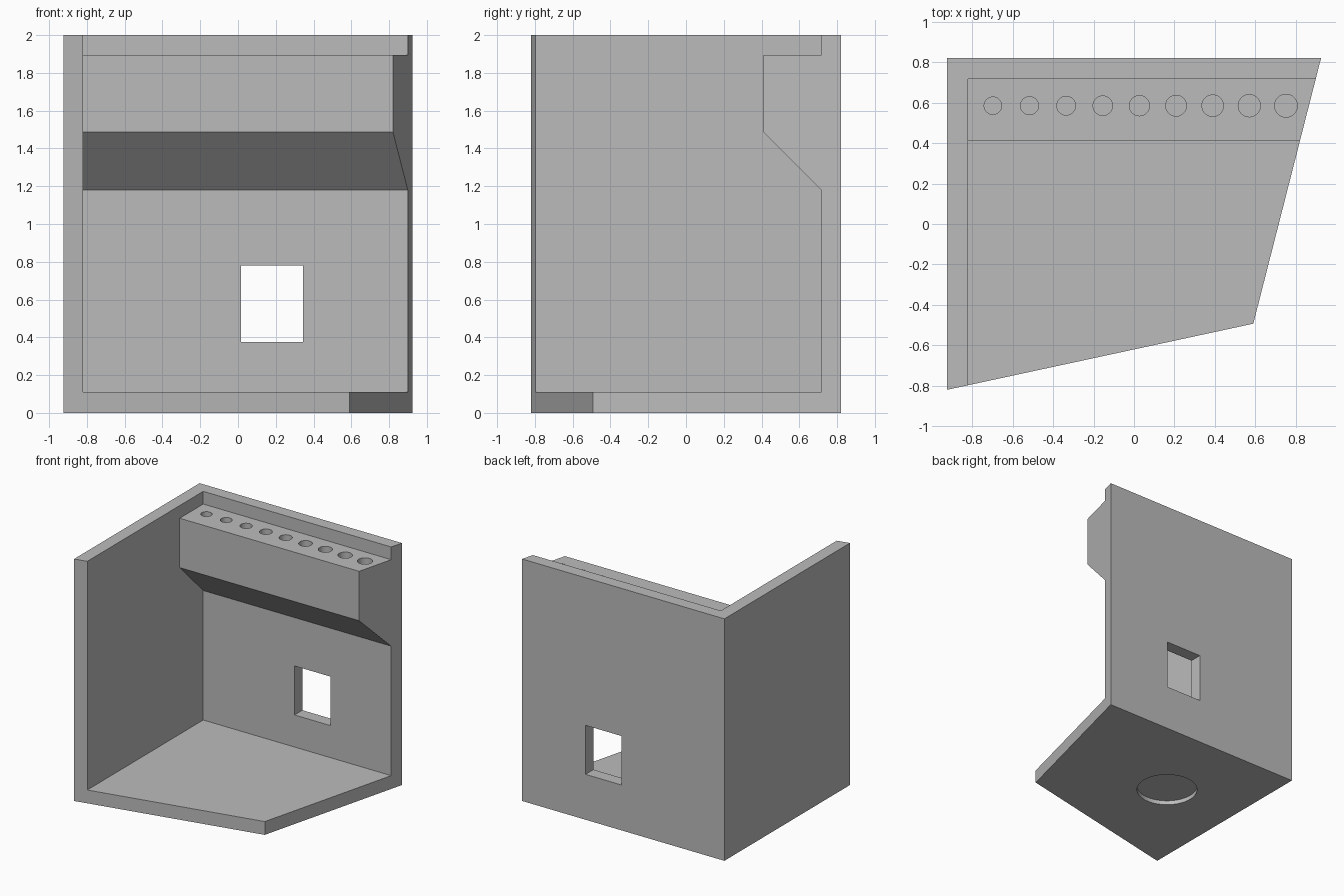
import bpy, bmesh, math
from mathutils import Vector

if "Cube" in bpy.data.objects:
    bpy.data.objects.remove(bpy.data.objects["Cube"])

grey = bpy.data.materials.new("light_grey")
grey.diffuse_color = (0.5, 0.5, 0.5, 1)
grey.use_nodes = True
grey.node_tree.nodes["Principled BSDF"].inputs["Base Color"].default_value = grey.diffuse_color


def prism(name, base, direction):
    """Extrude a closed base outline into a solid."""
    bm = bmesh.new()
    face = bm.faces.new([bm.verts.new(p) for p in base])
    ext = bmesh.ops.extrude_face_region(bm, geom=[face], use_keep_orig=True)
    verts = [g for g in ext["geom"] if isinstance(g, bmesh.types.BMVert)]
    bmesh.ops.translate(bm, verts=verts, vec=Vector(direction))
    bmesh.ops.recalc_face_normals(bm, faces=bm.faces)
    mesh = bpy.data.meshes.new(name)
    bm.to_mesh(mesh)
    bm.free()
    mesh.materials.append(grey)
    ob = bpy.data.objects.new(name, mesh)
    bpy.context.collection.objects.link(ob)
    return ob


def circle(x, y, z, r, n=48):
    return [(x + r * math.cos(2 * math.pi * i / n),
             y + r * math.sin(2 * math.pi * i / n), z) for i in range(n)]


# Solid block with the skewed floor plan
plan = [(-0.925, -0.82), (0.59, -0.493), (0.925, 0.82), (-0.925, 0.82)]
stand = prism("holder_stand", [(x, y, 0) for x, y in plan], (0, 0, 2))

# Open room: leaves the floor, left wall, back wall and sloped shelf
room = [(-2, 0.11), (0.717, 0.11), (0.717, 1.18), (0.41, 1.487),
        (0.41, 1.895), (0.717, 1.895), (0.717, 3), (-2, 3)]
cutters = [prism("room_cutter", [(-0.82, y, z) for y, z in room], (3, 0, 0))]

# Window through the back wall
window = [(0.015, 0.375), (0.345, 0.375), (0.345, 0.78), (0.015, 0.78)]
cutters.append(prism("window_cutter", [(x, 0.6, z) for x, z in window], (0, 0.5, 0)))

# Row of blind shelf holes, growing slightly to the right
for i in range(9):
    cutters.append(prism("hole_cutter", circle(-0.698 + 0.1812 * i, 0.585, 1.55,
                                               0.043 + 0.0017 * i), (0, 0, 0.4)))

# Shallow round recess under the floor
cutters.append(prism("recess_cutter", circle(-0.268, 0.082, -0.1, 0.235, 64), (0, 0, 0.135)))

for c in cutters:
    mod = stand.modifiers.new(c.name, 'BOOLEAN')
    mod.operation = 'DIFFERENCE'
    mod.solver = 'EXACT'
    mod.object = c
    c.hide_render = True

# Bake the cuts and remove the helpers
bpy.context.view_layer.update()
evaluated = stand.evaluated_get(bpy.context.evaluated_depsgraph_get())
stand_mesh = bpy.data.meshes.new_from_object(evaluated)
stand.modifiers.clear()
stand.data = stand_mesh
for c in cutters:
    bpy.data.objects.remove(c)

# Smooth round walls, sharp edges elsewhere
bpy.context.view_layer.objects.active = stand
stand.select_set(True)
bpy.ops.object.shade_smooth_by_angle(angle=math.radians(30))
